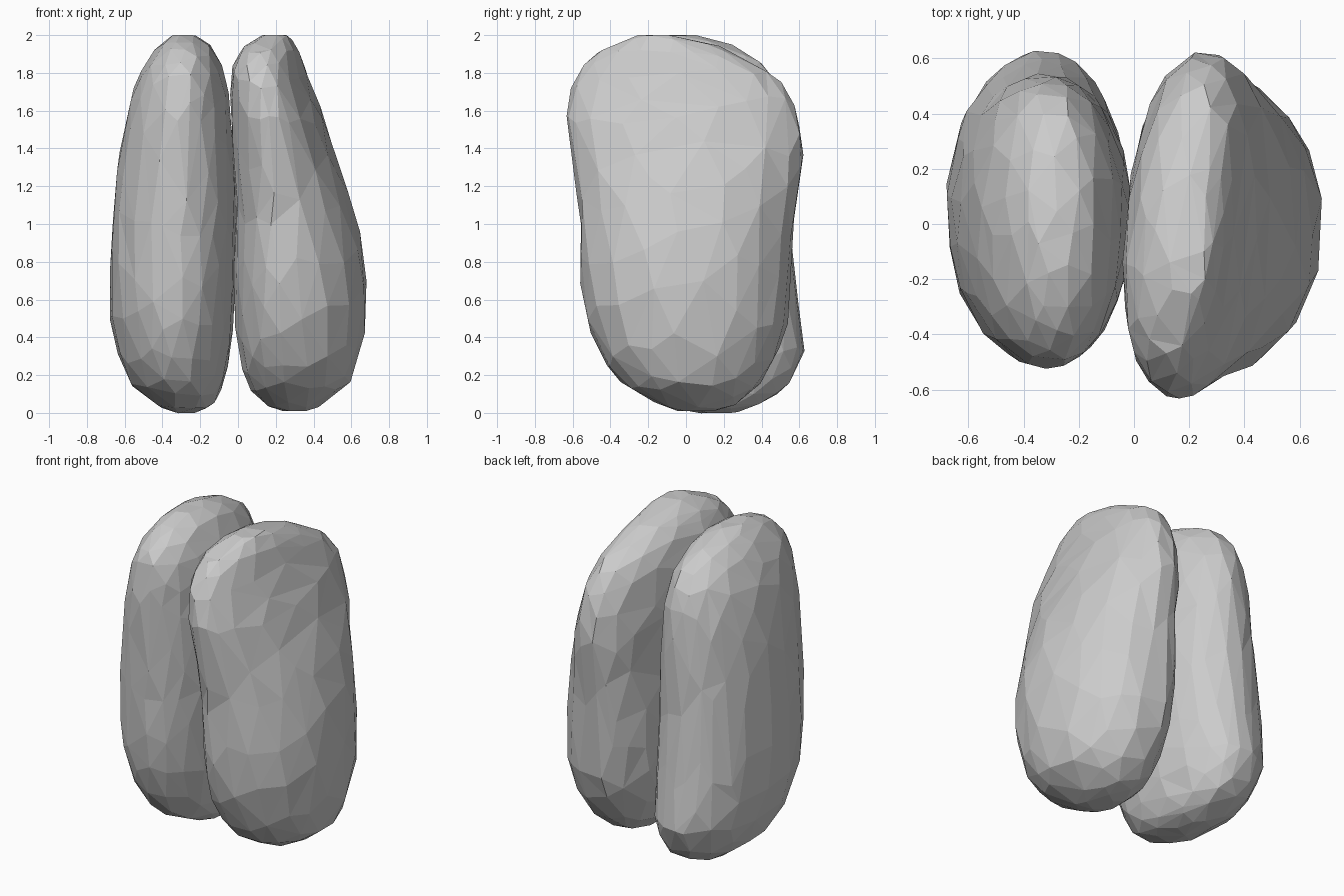
import bpy, bmesh, math, random

random.seed(4)
grey = bpy.data.materials.new("stone_grey")
grey.diffuse_color = (0.6, 0.6, 0.6, 1)


def smooth_rows(rows, steps=4):
    """Cubic (Catmull-Rom) rows between the given ones."""
    out = []
    for i in range(len(rows) - 1):
        p = [rows[min(max(i + k, 0), len(rows) - 1)] for k in (-1, 0, 1, 2)]
        for s in range(steps):
            t = s / steps
            out.append([0.5 * (2 * b + (c - a) * t + (2 * a - 5 * b + 4 * c - d) * t * t
                               + (3 * b - a - 3 * c + d) * t ** 3) for a, b, c, d in zip(*p)])
    return out + [list(rows[-1])]


def lobe(name, rows, power, faces, segs=32):
    """Loft rings (z, x min, x ridge, x max, y min, y max, skew), then facet them."""
    bm = bmesh.new()
    rings = []
    for z, x0, xr, x1, y0, y1, skew in smooth_rows(rows):
        ring = []
        for i in range(segs):
            a = 2 * math.pi * i / segs
            c, s = math.cos(a), math.sin(a)
            u = math.copysign(abs(c) ** (2 / power), c)
            v = math.copysign(abs(s) ** (2 / power), s)
            y = v * (y1 - y0) / 2
            x = xr + u * ((x1 - xr) if u > 0 else (xr - x0)) + skew * y
            r = [random.uniform(-0.004, 0.004) for _ in range(2)]
            ring.append(bm.verts.new((x + r[0], (y0 + y1) / 2 + y + r[1], z)))
        rings.append(ring)
    for lo, hi in zip(rings, rings[1:]):
        for i in range(segs):
            j = (i + 1) % segs
            bm.faces.new((lo[i], lo[j], hi[j], hi[i]))
    bm.faces.new(rings[0][::-1])
    bm.faces.new(rings[-1])
    bmesh.ops.triangulate(bm, faces=bm.faces[:])
    total = len(bm.faces)
    me = bpy.data.meshes.new(name)
    bm.to_mesh(me)
    bm.free()
    me.materials.append(grey)
    ob = bpy.data.objects.new(name, me)
    bpy.context.collection.objects.link(ob)
    # irregular chipped facets
    dec = ob.modifiers.new("facets", 'DECIMATE')
    dec.ratio = faces / total
    return ob


# left lobe: upright, bulging to the back near the base
lobe("left_lobe", [
    (0.00, -0.33, -0.28, -0.23, 0.06, 0.24, 0),
    (0.04, -0.43, -0.29, -0.14, -0.12, 0.38, 0),
    (0.15, -0.56, -0.31, -0.08, -0.30, 0.54, 0),
    (0.33, -0.64, -0.33, -0.04, -0.41, 0.62, 0),
    (0.58, -0.68, -0.33, -0.02, -0.48, 0.595, 0),
    (0.90, -0.67, -0.33, -0.01, -0.50, 0.555, 0),
    (1.20, -0.65, -0.32, -0.01, -0.51, 0.54, 0),
    (1.50, -0.605, -0.31, -0.03, -0.52, 0.53, 0),
    (1.72, -0.55, -0.30, -0.055, -0.51, 0.49, 0),
    (1.86, -0.48, -0.29, -0.10, -0.45, 0.39, 0),
    (1.95, -0.41, -0.29, -0.15, -0.33, 0.23, 0),
    (2.00, -0.34, -0.29, -0.23, -0.18, 0.04, 0),
], 2.1, 380)

# right lobe: outer side slopes in to the top, waisted front and back
lobe("right_lobe", [
    (0.01, 0.24, 0.30, 0.36, -0.04, 0.14, 0),
    (0.05, 0.14, 0.29, 0.45, -0.15, 0.27, 0),
    (0.18, 0.04, 0.27, 0.60, -0.36, 0.41, 0),
    (0.44, -0.01, 0.25, 0.67, -0.51, 0.53, 0),
    (0.75, -0.02, 0.23, 0.675, -0.56, 0.555, 0),
    (1.05, -0.01, 0.22, 0.62, -0.565, 0.575, 0.02),
    (1.35, -0.025, 0.22, 0.52, -0.605, 0.62, 0.05),
    (1.58, -0.03, 0.21, 0.44, -0.63, 0.59, 0.08),
    (1.76, -0.03, 0.19, 0.37, -0.59, 0.49, 0.1),
    (1.88, 0.0, 0.18, 0.33, -0.50, 0.30, 0.1),
    (1.95, 0.05, 0.18, 0.30, -0.38, 0.14, 0.1),
    (2.00, 0.13, 0.20, 0.26, -0.25, -0.08, 0.1),
], 2.1, 380)
